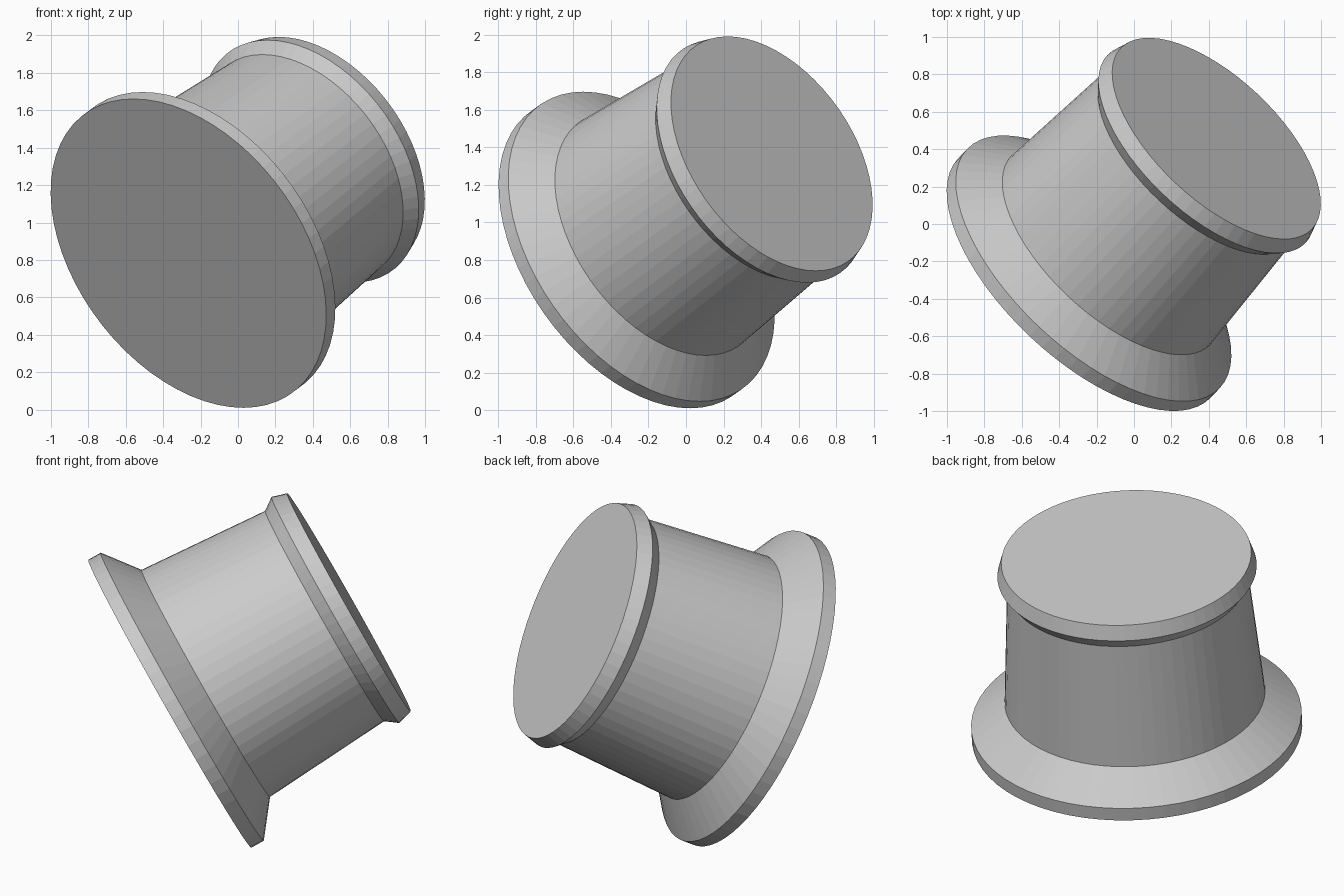
import bpy
import bmesh
import math
from mathutils import Vector

cube = bpy.data.objects.get("Cube")
if cube:
    bpy.data.objects.remove(cube, do_unlink=True)

SEGMENTS = 64
BASE_CENTRE = Vector((-0.265, -0.289, 0.835))
AXIS = Vector((0.61, 0.645, 0.46)).normalized()

# (radius, distance along the axis) from the wide foot to the end cap
PROFILE = [
    (0.93, 0.0), (0.93, 0.08),      # foot rim
    (0.733, 0.232),                 # sloped shoulder
    (0.679, 1.0),                   # tapered body
    (0.73, 1.07), (0.704, 1.157),   # cap flange
]

grey = bpy.data.materials.new("plain grey")
grey.use_nodes = True
colour = (0.6, 0.6, 0.6, 1.0)
grey.diffuse_color = colour
grey.node_tree.nodes["Principled BSDF"].inputs["Base Color"].default_value = colour


def lathe(name, profile, material):
    """Closed solid of revolution around local z, with flat end discs."""
    bm = bmesh.new()
    rings = []
    for radius, height in profile:
        ring = []
        for i in range(SEGMENTS):
            a = math.tau * i / SEGMENTS
            ring.append(bm.verts.new((radius * math.cos(a), radius * math.sin(a), height)))
        rings.append(ring)
    for low, high in zip(rings, rings[1:]):
        for i in range(SEGMENTS):
            j = (i + 1) % SEGMENTS
            bm.faces.new((low[i], low[j], high[j], high[i]))
    bm.faces.new(reversed(rings[0]))
    bm.faces.new(rings[-1])
    bmesh.ops.recalc_face_normals(bm, faces=bm.faces)
    mesh = bpy.data.meshes.new(name)
    bm.to_mesh(mesh)
    bm.free()
    mesh.materials.append(material)
    obj = bpy.data.objects.new(name, mesh)
    bpy.context.collection.objects.link(obj)
    return obj


# Flanged spool lying along a slanted axis
spool = lathe("flanged_spool", PROFILE, grey)
spool.rotation_mode = 'QUATERNION'
spool.rotation_quaternion = AXIS.to_track_quat('Z', 'Y')
spool.location = BASE_CENTRE
